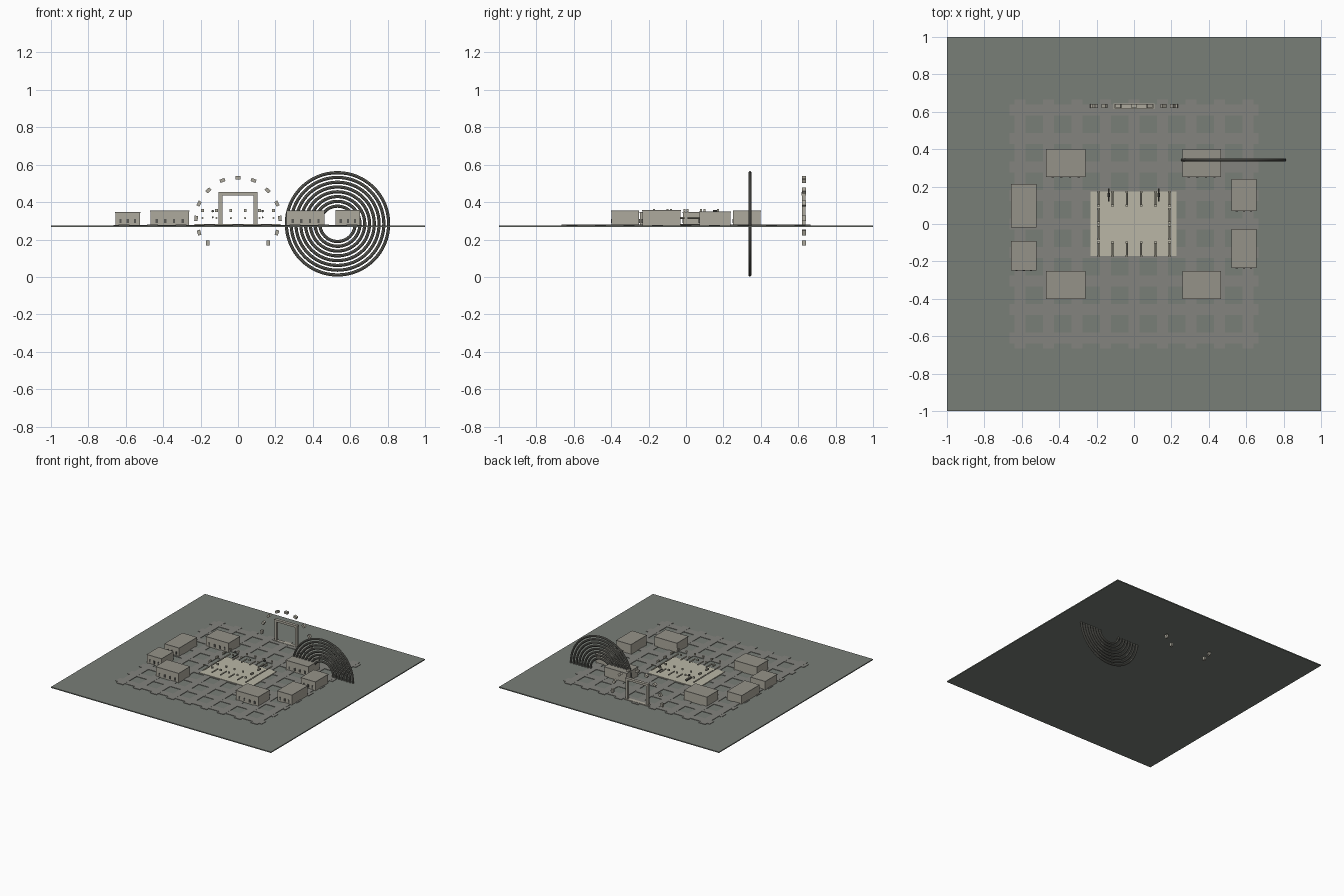
import bpy, math

def mat(name, c):
    m = bpy.data.materials.new(name)
    m.diffuse_color = (*c, 1)
    return m

GROUND = mat("ground_green", (0.19, 0.21, 0.185))
PATH = mat("path_grey", (0.23, 0.23, 0.21))
STONE = mat("pale_stone", (0.49, 0.47, 0.38))
WALL = mat("wall", (0.42, 0.40, 0.34))
ROOF = mat("roof", (0.30, 0.29, 0.25))
DARK = mat("dark", (0.10, 0.10, 0.09))
RING = mat("ring_metal", (0.16, 0.16, 0.14))

def box(name, x0, x1, y0, y1, z0, z1, m, tilt=0):
    bpy.ops.mesh.primitive_cube_add(size=1, location=((x0+x1)/2, (y0+y1)/2, (z0+z1)/2),
                                    rotation=(0, tilt, 0))
    o = bpy.context.object
    o.name = name
    o.scale = (x1-x0, y1-y0, z1-z0)
    o.data.materials.append(m)
    return o

def bar(name, x, y, z, r, length, m):
    bpy.ops.mesh.primitive_cylinder_add(vertices=8, radius=r, depth=length,
                                        location=(x, y, z), rotation=(math.pi/2, 0, 0))
    o = bpy.context.object
    o.name = name
    o.data.materials.append(m)

G = 0.275  # ground level

# ground slab
box("ground", -1, 1, -1, 1, 0.267, G, GROUND)

# crossing paths
for i in range(-4, 5):
    c = i * 0.1525
    box("path_north", c-0.03, c+0.03, -0.665, 0.665, G-0.002, G+0.004, PATH)
    box("path_east", -0.665, 0.665, c-0.03, c+0.03, G-0.002, G+0.0035, PATH)

# central plaza
box("plaza", -0.232, 0.228, -0.172, 0.175, G-0.002, 0.282, STONE)

# rows of lying columns and their caps around the plaza
spots = [(x, y) for x in (-0.19, -0.115, -0.038, 0.038, 0.115, 0.19) for y in (-0.135, 0.135)]
spots += [(x, y) for x in (-0.19, 0.19) for y in (-0.045, 0.045)]
for x, y in spots:
    bar("column", x, y, 0.315, 0.0055, 0.075, STONE)
    for s in (-1, 1):
        box("column_cap", x-0.007, x+0.007, y+s*0.036-0.005, y+s*0.036+0.005, 0.348, 0.362, STONE)
for x in (-0.135, 0.132):
    bar("lamp_post", x, 0.155, 0.318, 0.005, 0.07, DARK)
    bar("lamp_head", x, 0.155, 0.352, 0.007, 0.02, DARK)

# houses: flat roof slab and small windows on the front and back
houses = [(-0.47, -0.26, 0.25, 0.40, 0.355), (0.258, 0.465, 0.25, 0.40, 0.355),
          (-0.47, -0.26, -0.40, -0.25, 0.355), (0.258, 0.465, -0.40, -0.25, 0.355),
          (-0.657, -0.522, -0.018, 0.215, 0.347), (-0.657, -0.522, -0.248, -0.09, 0.347),
          (0.52, 0.655, 0.07, 0.24, 0.35), (0.52, 0.655, -0.235, -0.028, 0.358)]
for x0, x1, y0, y1, h in houses:
    box("house_walls", x0+0.002, x1-0.002, y0+0.002, y1-0.002, G, h-0.006, WALL)
    box("house_roof", x0, x1, y0, y1, h-0.006, h, ROOF)
    n = 4 if x1-x0 > 0.18 else 3
    for k in range(n):
        c = x0 + (x1-x0)*(k+0.75)/(n+0.5)
        box("window", c-0.006, c+0.006, y0-0.002, y0+0.004, 0.288, 0.311, DARK)

# concentric upright rings
N = 8
for k in range(N):
    R = 0.0945 + k*(0.2735-0.0945)/(N-1)
    bpy.ops.mesh.primitive_torus_add(major_radius=R, minor_radius=0.0085, major_segments=64,
                                     minor_segments=8, location=(0.532, 0.342, 0.284),
                                     rotation=(math.pi/2, 0, 0))
    o = bpy.context.object
    o.name = "ring"
    o.data.materials.append(RING)
    bpy.ops.object.shade_smooth_by_angle()

# gate
for s in (-1, 1):
    box("gate_post", s*0.094-0.01, s*0.094+0.01, 0.62, 0.64, G, 0.436, WALL)
box("gate_lintel", -0.104, 0.104, 0.618, 0.642, 0.435, 0.453, WALL)
box("gate_step", -0.11, 0.11, 0.615, 0.645, G, 0.281, WALL)

# arc of floating blocks around the gate
arc = [(0, 0.531, 0), (0.083, 0.516, 20), (0.158, 0.463, 42), (0.208, 0.392, 62),
       (0.224, 0.313, 85), (0.208, 0.237, 107), (0.162, 0.181, 90)]
for x, z, a in arc:
    for s in ((1, -1) if x else (1,)):
        box("floating_block", s*x-0.014, s*x+0.014, 0.619, 0.641, z-0.009, z+0.009,
            WALL, s*math.radians(a))
